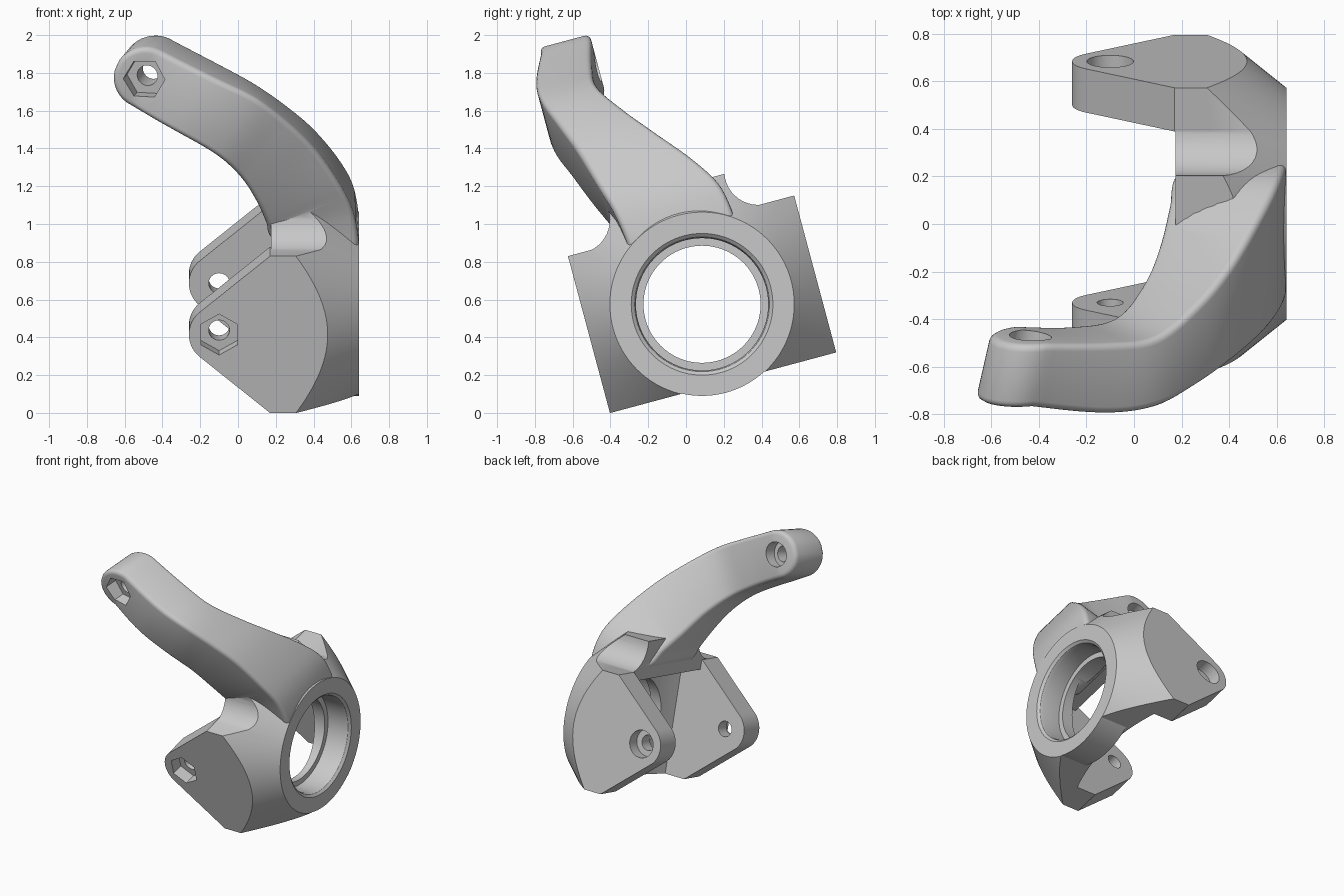
import bpy, bmesh, math
from mathutils import Vector, Matrix

if "Cube" in bpy.data.objects:
    bpy.data.objects.remove(bpy.data.objects["Cube"], do_unlink=True)

grey = bpy.data.materials.new("cast_grey")
grey.use_nodes = True
grey.diffuse_color = (0.58, 0.58, 0.58, 1)
grey.node_tree.nodes["Principled BSDF"].inputs["Base Color"].default_value = (0.58, 0.58, 0.58, 1)


def face_outward(bm):
    bm.normal_update()
    bmesh.ops.recalc_face_normals(bm, faces=bm.faces)
    if bm.calc_volume(signed=True) < 0:
        bmesh.ops.reverse_faces(bm, faces=bm.faces)
    bm.normal_update()


def make(name, bm):
    face_outward(bm)
    me = bpy.data.meshes.new(name)
    bm.to_mesh(me)
    bm.free()
    me.materials.append(grey)
    ob = bpy.data.objects.new(name, me)
    bpy.context.collection.objects.link(ob)
    return ob


def volume(me):
    bm = bmesh.new()
    bm.from_mesh(me)
    v = bm.calc_volume(signed=True)
    bm.free()
    return v


def combine(ob, other, op):
    """Apply a boolean, trying a second solver if the volume is implausible."""
    a, b = volume(ob.data), volume(other.data)
    low = {'UNION': max(a, b) * 0.999, 'INTERSECT': a * 0.1, 'DIFFERENCE': a * 0.5}[op]
    high = a + b if op == 'UNION' else a * 1.001
    before = ob.data.copy()
    bpy.context.view_layer.objects.active = ob
    for solver in ('EXACT', 'MANIFOLD'):
        m = ob.modifiers.new("join", 'BOOLEAN')
        m.object, m.operation, m.solver = other, op, solver
        bpy.ops.object.modifier_apply(modifier=m.name)
        if low <= volume(ob.data) <= high:
            break
        if solver == 'EXACT':
            ob.data = before
    bpy.data.objects.remove(other, do_unlink=True)


def prism(name, pts, lo, hi, place):
    """Extrude a 2D outline from lo to hi; place maps (a, b, depth) to 3D."""
    bm = bmesh.new()
    rings = [[bm.verts.new(place(a, b, d)) for a, b in pts] for d in (lo, hi)]
    n = len(pts)
    bm.faces.new(rings[0])
    bm.faces.new(rings[1][::-1])
    for i in range(n):
        j = (i + 1) % n
        bm.faces.new((rings[0][j], rings[0][i], rings[1][i], rings[1][j]))
    return make(name, bm)


def lathe(name, pts, sides=96):
    """Solid of revolution around x from (x, radius) points."""
    bm = bmesh.new()
    rings = []
    for x, r in pts:
        rings.append([bm.verts.new((x, r * math.cos(t), r * math.sin(t)))
                      for t in (2 * math.pi * k / sides for k in range(sides))])
    for a, b in zip(rings, rings[1:]):
        for k in range(sides):
            j = (k + 1) % sides
            bm.faces.new((a[k], a[j], b[j], b[k]))
    bm.faces.new(rings[0][::-1])
    bm.faces.new(rings[-1])
    return make(name, bm)


def pin(name, centre, axis, r, depth, sides=40, turn=0.0):
    """Cylinder or hexagon cutter centred on a point along an axis."""
    bm = bmesh.new()
    bmesh.ops.create_cone(bm, cap_ends=True, segments=sides, radius1=r, radius2=r, depth=depth)
    rot = Vector(axis).to_track_quat('Z', 'X').to_matrix().to_4x4()
    bm.transform(Matrix.Translation(centre) @ rot @ Matrix.Rotation(turn, 4, 'Z'))
    ob = make(name, bm)
    ob.hide_render = True
    return ob


def arc(cx, cy, r, a0, a1, n=12):
    return [(cx + r * math.cos(math.radians(a0 + (a1 - a0) * i / n)),
             cy + r * math.sin(math.radians(a0 + (a1 - a0) * i / n))) for i in range(n + 1)]


# C-shaped plan: hub slab with a hollow inner side and an ear at each end
half_v, wide, inner = 0.43, 0.62, 0.43
hollow = [(0.41 - 0.08 * (k / 8) ** 2, inner * k / 8) for k in range(-8, 9)]
plan = [(0.72, -wide), (-0.6, -wide), (-0.6, -inner)] + hollow + \
       [(-0.6, inner), (-0.6, wide), (0.72, wide)]
body = prism("knuckle", plan, -0.6, 0.6, lambda a, b, d: (a, b, d))

# Ears taper to a rounded nose
nose = arc(-0.10, 0, 0.16, 127, 233, 20)
ear_outline = [(0.75, half_v), (0.17, half_v)] + nose + [(0.17, -half_v), (0.75, -half_v)]
combine(body, prism("ear_outline", ear_outline, -0.8, 0.8, lambda a, b, d: (a, d, b)), 'INTERSECT')

# Web with concave fillets below the arm
web = [(-0.53, 0.36)] + arc(-0.53, 0.605, 0.18, -90, 10) + \
      arc(0.47, 0.605, 0.18, 170, 270) + [(0.47, 0.36)]
combine(body, prism("arm_web", web, 0.175, 0.68, lambda a, b, d: (d, a, b)), 'UNION')

# Hub ring, then the conical outer side
combine(body, lathe("hub_ring", [(0.70, 0.485), (0.42, 0.485)]), 'UNION')
combine(body, lathe("outer_cone", [(0.64, 0.488), (0.0, 1.0), (-0.5, 1.0)]), 'INTERSECT')

# Arm: (top x, top z, low x, low z, inner y, outer y) from tip to root
centre, d, n, R = Vector((-0.465, 1.365)), Vector((-0.91, 0.41)), Vector((0.41, 0.91)), 0.17
stations = [
    (-0.395, 1.52, -0.535, 1.21, -0.205, -0.48),
    (-0.10, 1.38, -0.30, 1.09, -0.24, -0.545),
    (0.10, 1.27, -0.10, 0.96, -0.24, -0.545),
    (0.27, 1.12, 0.02, 0.82, -0.14, -0.49),
    (0.41, 0.96, 0.10, 0.67, -0.01, -0.43),
    (0.54, 0.75, 0.15, 0.54, 0.16, -0.37),
    (0.615, 0.57, 0.18, 0.44, 0.26, -0.32),
    (0.65, 0.33, 0.36, 0.28, 0.29, -0.29),
]


def spline(p, i, t):
    a, b, c, e = (p[max(0, min(len(p) - 1, k))] for k in (i - 1, i, i + 1, i + 2))
    return tuple(0.5 * (2 * q + (r - o) * t + (2 * o - 5 * q + 4 * r - s) * t * t
                        + (3 * q - o - 3 * r + s) * t ** 3) for o, q, r, s in zip(a, b, c, e))


rows = []
for k in range(8, 0, -1):
    th = math.radians(10 * k)
    top = centre + d * R * math.sin(th) + n * R * math.cos(th)
    low = centre + d * R * math.sin(th) - n * R * math.cos(th)
    rows.append((*top, *low, *stations[0][4:]))
for i in range(len(stations) - 1):
    rows += [spline(stations, i, t / 6) for t in range(6)]
rows.append(stations[-1])

bm = bmesh.new()
loops = []
for tx, tz, lx, lz, yi, yo in rows:
    ring = []
    for x, z, y in ((tx, tz, yo), (tx, tz, yi), (lx, lz, yi), (lx, lz, yo)):
        lean = 0.22 * (y + 0.35) * max(0, min(1, (0.1 - x) / 0.5))
        ring.append(bm.verts.new((min(x + lean, 0.639), y, z)))
    loops.append(ring)
for a, b in zip(loops, loops[1:]):
    for k in range(4):
        j = (k + 1) % 4
        bm.faces.new((a[k], a[j], b[j], b[k]))
bm.faces.new(loops[0])
bm.faces.new(loops[-1])
face_outward(bm)
sharp = [e for e in bm.edges if e.calc_face_angle(0) > math.radians(50)]
bmesh.ops.bevel(bm, geom=sharp, offset=0.03, segments=4, profile=0.5, affect='EDGES')
combine(body, make("arm", bm), 'UNION')

# Bearing bore with a lip
combine(body, lathe("bore", [(0.70, 0.375), (0.64, 0.375), (0.625, 0.357), (0.60, 0.35),
                             (0.46, 0.35), (0.46, 0.31), (0.15, 0.31)]), 'DIFFERENCE')

# Bolt holes, hexagon pockets and counterbores
Y = Vector((0, 1, 0))
tilt = Vector((0.22, 1, 0)).normalized()
tip = Vector((-0.465, -0.345, 1.365))
for at, axis, r, depth, sides, turn in (
        (Vector((-0.1, -0.53, 0)), Y, 0.055, 0.5, 40, 0),
        (Vector((-0.1, 0.53, 0)), Y, 0.055, 0.5, 40, 0),
        (Vector((-0.1, -0.62, 0)), Y, 0.112, 0.18, 6, math.pi / 6),
        (Vector((-0.1, 0.62, 0)), Y, 0.098, 0.18, 40, 0),
        (tip, tilt, 0.055, 0.7, 40, 0),
        (tip - tilt * 0.16, tilt, 0.11, 0.18, 6, 0),
        (tip + tilt * 0.16, tilt, 0.088, 0.18, 40, 0)):
    combine(body, pin("bolt_cutter", at, axis, r, depth, sides, turn), 'DIFFERENCE')

# Tilt into the standing pose
body.data.transform(Matrix.Translation((0, 0.085, 0.575)) @ Matrix.Rotation(math.radians(15), 4, 'X'))
bpy.ops.object.select_all(action='DESELECT')
body.select_set(True)
bpy.context.view_layer.objects.active = body
bpy.ops.object.shade_smooth_by_angle(angle=math.radians(28))
